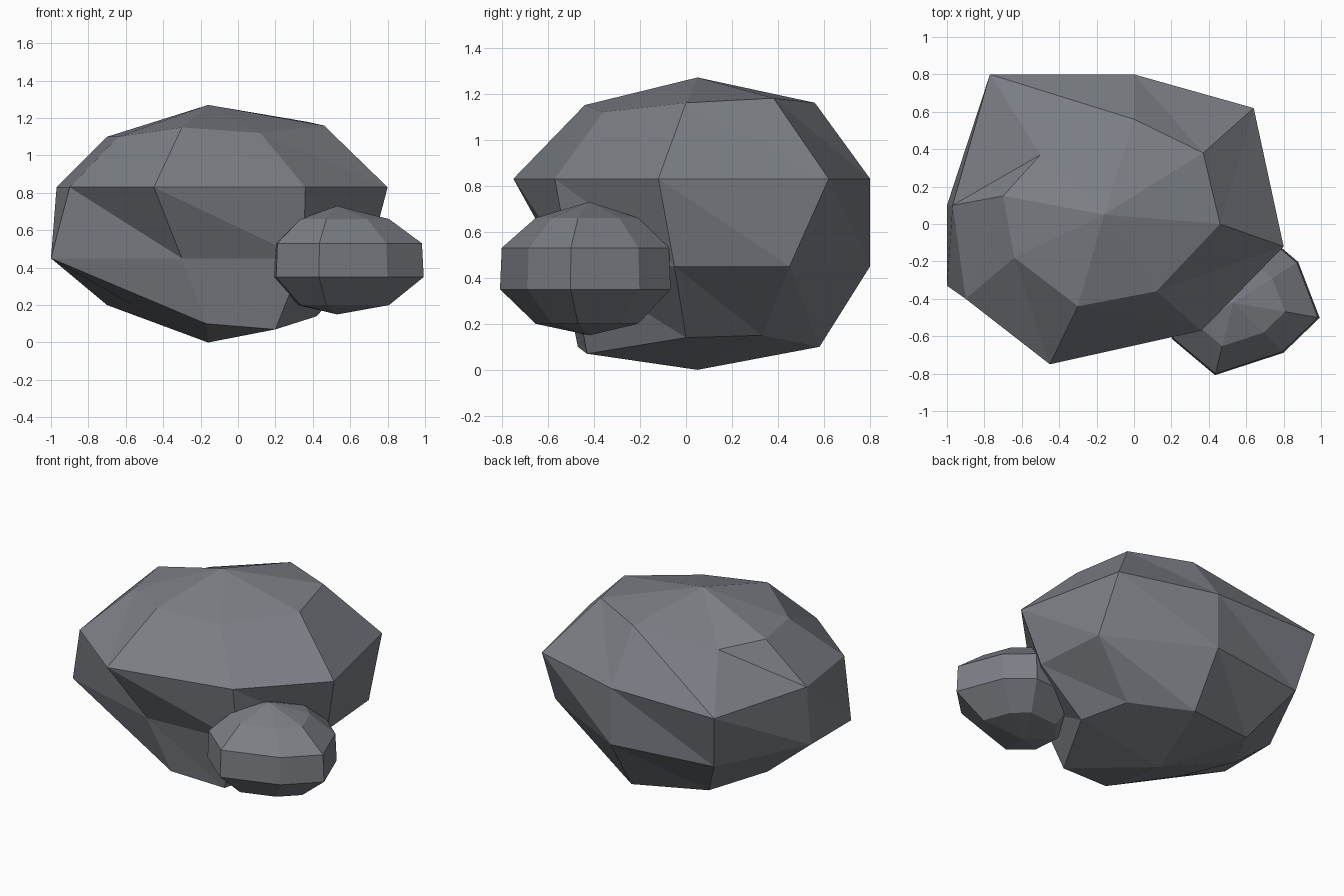
import bpy
import bmesh
from math import cos, radians, sin

default_cube = bpy.data.objects.get("Cube")
if default_cube:
    bpy.data.objects.remove(default_cube, do_unlink=True)

# Single stone colour
stone = bpy.data.materials.new("slate_grey_stone")
stone.use_nodes = True
stone_colour = (0.2, 0.21, 0.235, 1)
stone.diffuse_color = stone_colour
shader = next(n for n in stone.node_tree.nodes if n.type == "BSDF_PRINCIPLED")
shader.inputs["Base Color"].default_value = stone_colour
shader.inputs["Roughness"].default_value = 0.9


def level(outline, height):
    """Lay a flat outline at one height."""
    return [(x, y, height) for x, y in outline]


def spoked_outline(centre, spokes, reach):
    """Place one corner at the end of each (angle, length) spoke."""
    return [(centre[0] + reach * length * cos(radians(angle)),
             centre[1] + reach * length * sin(radians(angle)))
            for angle, length in spokes]


def faceted_rock(name, centre, top_height, bottom_height, sections):
    """Bridge the sections with triangles and close both ends with fans."""
    bm = bmesh.new()
    rings = [[bm.verts.new(point) for point in section] for section in sections]
    top = bm.verts.new((*centre, top_height))
    bottom = bm.verts.new((*centre, bottom_height))
    count = len(rings[0])
    for i in range(count):
        j = (i + 1) % count
        bm.faces.new((top, rings[0][i], rings[0][j]))
        bm.faces.new((bottom, rings[-1][j], rings[-1][i]))
        for upper, lower in zip(rings, rings[1:]):
            bm.faces.new((upper[i], lower[i], lower[j]))
            bm.faces.new((upper[i], lower[j], upper[j]))
    bmesh.ops.recalc_face_normals(bm, faces=bm.faces)
    mesh = bpy.data.meshes.new(name)
    bm.to_mesh(mesh)
    bm.free()
    mesh.materials.append(stone)
    rock = bpy.data.objects.new(name, mesh)
    bpy.context.collection.objects.link(rock)


# Main boulder: level shoulder and belly, uneven crown and foot
crown = [(0.46, 0, 1.16), (0.37, 0.38, 1.18), (0, 0.56, 1.16), (-0.5, 0.37, 1.06),
         (-0.7, 0.15, 1.1), (-0.64, -0.18, 1.1), (-0.3, -0.44, 1.15), (0.12, -0.36, 1.12)]
shoulder = level([(0.8, -0.12), (0.64, 0.62), (0, 0.8), (-0.77, 0.8),
                  (-0.97, 0.1), (-0.9, -0.4), (-0.45, -0.75), (0.36, -0.57)], 0.83)
belly = level([(0.7, -0.05), (0.66, 0.45), (0, 0.8), (-0.7, 0.7),
               (-1, 0.1), (-1, -0.33), (-0.3, -0.54), (0.35, -0.5)], 0.45)
foot = [(0.42, 0, 0.14), (0.33, 0.33, 0.15), (0, 0.58, 0.1), (-0.5, 0.47, 0.15),
        (-0.7, 0.13, 0.2), (-0.56, -0.2, 0.2), (-0.17, -0.47, 0.1), (0.2, -0.43, 0.07)]
faceted_rock("large_boulder", (-0.16, 0.05), 1.27, 0, (crown, shoulder, belly, foot))

# Smaller boulder embedded in the front corner, built on uneven spokes
small_centre = (0.53, -0.42)
small_spokes = [(-10, 0.47), (32, 0.41), (62, 0.4), (115, 0.36),
                (165, 0.36), (211, 0.38), (256, 0.4), (315, 0.38)]
small_levels = [(0.66, 0.6), (0.53, 0.98), (0.35, 1), (0.2, 0.6)]
small_sections = [level(spoked_outline(small_centre, small_spokes, reach), height)
                  for height, reach in small_levels]
faceted_rock("small_boulder", small_centre, 0.73, 0.15, small_sections)
